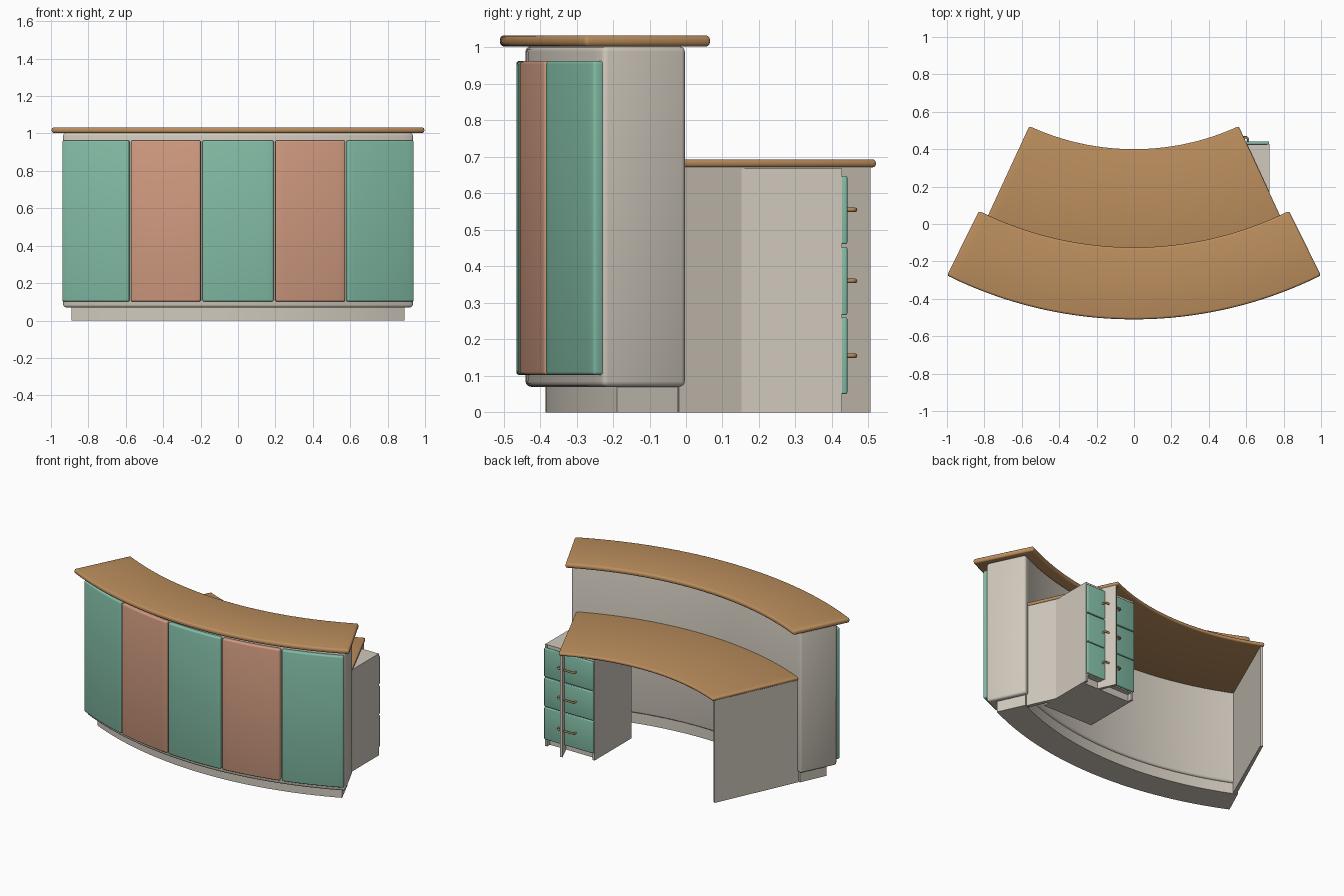
import bpy, bmesh, math
from mathutils import Vector

if "Cube" in bpy.data.objects:
    bpy.data.objects.remove(bpy.data.objects["Cube"])

CENTRE_Y = 1.735          # shared centre of every curved part


def material(name, rgb):
    m = bpy.data.materials.new(name)
    m.diffuse_color = (*rgb, 1)
    m.use_nodes = True
    m.node_tree.nodes["Principled BSDF"].inputs["Base Color"].default_value = m.diffuse_color
    return m


WOOD = material("warm wood", (0.50, 0.27, 0.11))
GREEN = material("sea green", (0.225, 0.51, 0.38))
COPPER = material("soft copper", (0.63, 0.325, 0.215))
CREAM = material("cream laminate", (0.63, 0.58, 0.505))


def finish(bm, name, mat, bevel=0.0, segs=3):
    """Round the sharp edges, make the object and shade it."""
    bmesh.ops.recalc_face_normals(bm, faces=bm.faces)
    if bevel:
        sharp = [e for e in bm.edges if e.calc_face_angle(0) > math.radians(40)]
        bmesh.ops.bevel(bm, geom=sharp, offset=bevel, segments=segs,
                        profile=0.5, affect='EDGES', clamp_overlap=True)
    mesh = bpy.data.meshes.new(name)
    bm.to_mesh(mesh)
    bm.free()
    mesh.materials.append(mat)
    ob = bpy.data.objects.new(name, mesh)
    bpy.context.collection.objects.link(ob)
    bpy.ops.object.select_all(action='DESELECT')
    ob.select_set(True)
    bpy.context.view_layer.objects.active = ob
    bpy.ops.object.shade_smooth_by_angle(angle=math.radians(35))
    return ob


def arc_slab(name, mat, r_in, r_out, a0, a1, z0, z1, bevel=0.0, steps=32):
    """Rectangular section swept about the shared centre; angles in degrees."""
    bm = bmesh.new()
    rings = []
    for i in range(steps + 1):
        a = math.radians(a0 + (a1 - a0) * i / steps)
        rings.append([bm.verts.new((r * math.sin(a), CENTRE_Y - r * math.cos(a), z))
                      for r, z in ((r_in, z0), (r_out, z0), (r_out, z1), (r_in, z1))])
    for p, q in zip(rings, rings[1:]):
        for k in range(4):
            j = (k + 1) % 4
            bm.faces.new((p[k], p[j], q[j], q[k]))
    bm.faces.new(rings[0])
    bm.faces.new(rings[-1][::-1])
    return finish(bm, name, mat, bevel)


def box(name, mat, lo, hi, bevel=0.0):
    bm = bmesh.new()
    bmesh.ops.create_cube(bm, size=1)
    lo, hi = Vector(lo), Vector(hi)
    for v in bm.verts:
        v.co = (lo + hi) / 2 + v.co * (hi - lo)
    return finish(bm, name, mat, bevel)


# Curved reception counter: plinth, body and top
arc_slab("plinth", CREAM, 1.935, 2.12, -24.8, 24.8, 0.0, 0.075)
arc_slab("counter_body", CREAM, 1.922, 2.175, -25.6, 25.6, 0.07, 1.003, 0.015)
arc_slab("counter_top", WOOD, 1.86, 2.245, -26.45, 26.45, 1.002, 1.033, 0.012)

# Five front panels in alternating colours
PITCH = 10.2
for i in range(5):
    mid = (i - 2) * PITCH
    arc_slab(f"front_panel_{i + 1}", COPPER if i % 2 else GREEN, 2.165, 2.2,
             mid - 4.97, mid + 4.97, 0.102, 0.963, 0.009, 10)

# Lower work desk with a radial support at each end
arc_slab("desk_top", WOOD, 1.335, 1.93, -24.8, 24.8, 0.671, 0.693, 0.009)
for side, s in (("left", -1), ("right", 1)):
    arc_slab(f"desk_support_{side}", CREAM, 1.352, 1.93, s * 23.9, s * 24.6,
             0.0, 0.673, 0.0, 1)

# Drawer pedestal
X0, X1, Y0, Y1 = 0.365, 0.725, 0.045, 0.427
box("pedestal_carcass", CREAM, (X0 + 0.01, Y0, 0.045), (X1 - 0.01, Y1 - 0.002, 0.668))
box("pedestal_plinth", CREAM, (X0 + 0.01, Y0, 0.0), (X1 - 0.01, Y1 - 0.03, 0.05))
box("pedestal_side_inner", CREAM, (X0, Y0, 0.0), (X0 + 0.015, Y1, 0.668))
box("pedestal_side_outer", CREAM, (X1 - 0.015, Y0, 0.0), (X1, Y1, 0.668))

# Three drawer fronts, each with a bow handle
for n, (z0, z1, hz) in enumerate(((0.05, 0.26, 0.155), (0.266, 0.453, 0.36),
                                  (0.461, 0.648, 0.555)), 1):
    box(f"drawer_front_{n}", GREEN, (X0 + 0.002, Y1 - 0.002, z0),
        (X1 - 0.002, Y1 + 0.015, z1), 0.005)
    cu = bpy.data.curves.new(f"drawer_handle_{n}", 'CURVE')
    cu.dimensions = '3D'
    cu.bevel_depth = 0.006
    cu.bevel_resolution = 2
    cu.use_fill_caps = True
    sp = cu.splines.new('POLY')
    path = [(-0.06, 0.01), (-0.06, 0.029), (-0.052, 0.037),
            (0.052, 0.037), (0.06, 0.029), (0.06, 0.01)]
    sp.points.add(len(path) - 1)
    for p, (dx, dy) in zip(sp.points, path):
        p.co = (0.55 + dx, Y1 + dy, hz, 1)
    cu.materials.append(WOOD)
    bpy.context.collection.objects.link(bpy.data.objects.new(cu.name, cu))
